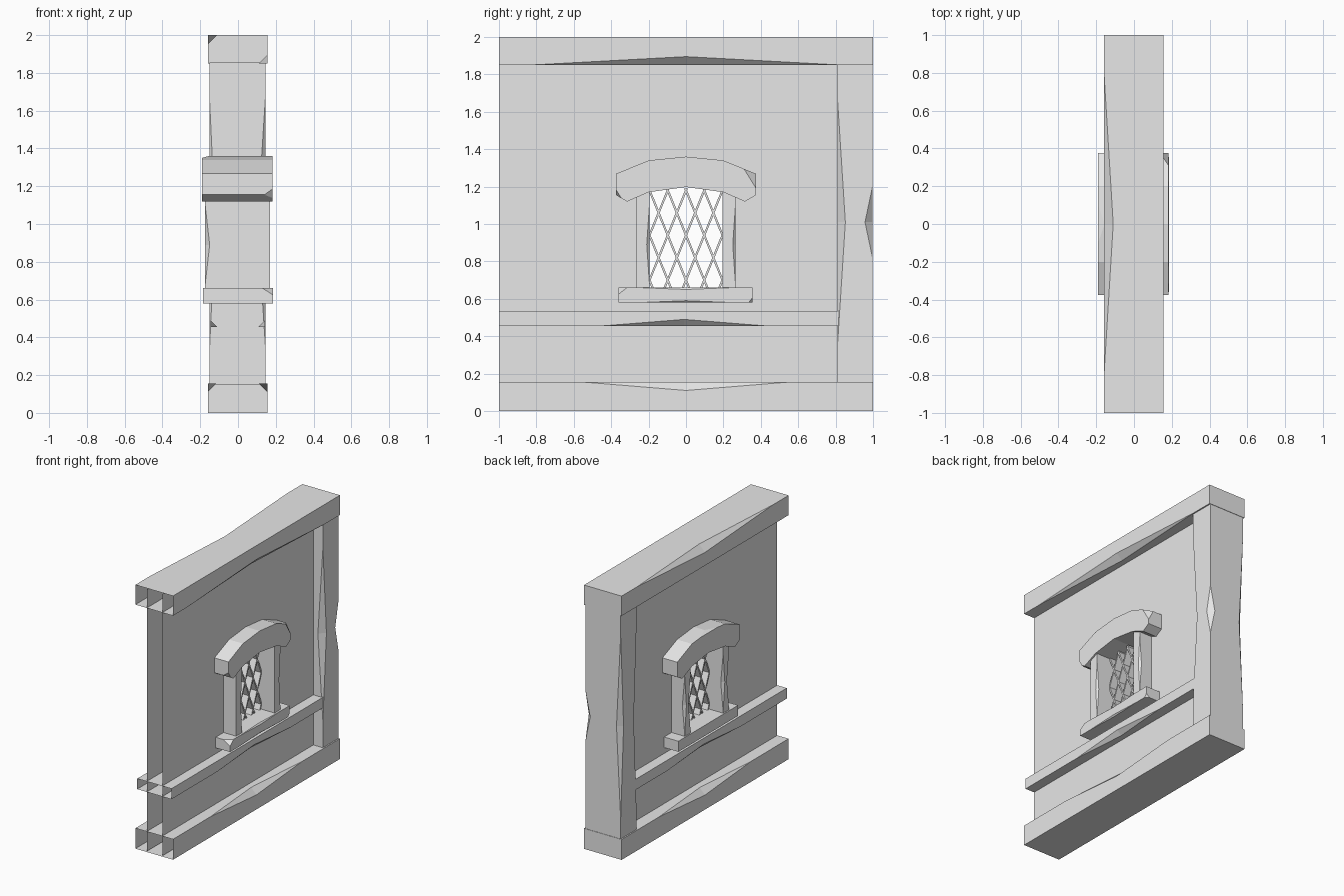
import bpy, bmesh
from mathutils import Vector

default = bpy.data.objects.get("Cube")
if default:
    bpy.data.objects.remove(default, do_unlink=True)

grey = bpy.data.materials.new("light grey")
grey.use_nodes = True
COLOUR = (0.8, 0.8, 0.8, 1)
grey.diffuse_color = COLOUR
grey.node_tree.nodes["Principled BSDF"].inputs["Base Color"].default_value = COLOUR


def finish(name, bm):
    bmesh.ops.recalc_face_normals(bm, faces=bm.faces)
    mesh = bpy.data.meshes.new(name)
    bm.to_mesh(mesh)
    bm.free()
    mesh.materials.append(grey)
    obj = bpy.data.objects.new(name, mesh)
    bpy.context.collection.objects.link(obj)
    return obj


def timber(axis, x, y, z, chips={}, open_start=False):
    """Long box along an axis; chips maps a corner (0-3) to (start, end, depth)."""
    bm = bmesh.new()
    (u0, u1), (v0, v1), (t0, t1) = (x, z, y) if axis == "y" else (x, y, z)
    corners = [Vector(c) for c in ((u0, v0), (u1, v0), (u1, v1), (u0, v1))]

    def vert(c, t):
        return bm.verts.new((c[0], t, c[1]) if axis == "y" else (c[0], c[1], t))

    starts = [vert(c, t0) for c in corners]
    ends = [vert(c, t1) for c in corners]
    cuts = {}
    for i, (s, e, depth) in chips.items():
        c, mid = corners[i], (s + e) / 2
        before = c + (corners[i - 1] - c).normalized() * depth
        after = c + (corners[(i + 1) % 4] - c).normalized() * depth
        a, p, q, b = vert(c, s), vert(before, mid), vert(after, mid), vert(c, e)
        bm.faces.new((a, p, q))
        bm.faces.new((b, q, p))
        cuts[i] = (a, p, q, b)
    for i in range(4):
        j = (i + 1) % 4
        loop = [starts[i]]
        if i in cuts:
            a, p, q, b = cuts[i]
            loop += [a, q, b]
        loop += [ends[i], ends[j]]
        if j in cuts:
            a, p, q, b = cuts[j]
            loop += [b, p, a]
        bm.faces.new(loop + [starts[j]])
    bm.faces.new(ends)
    if not open_start:
        bm.faces.new(starts)
    return bm


def knock_off(bm, a, b, c, outside):
    """Slice away the corner lying beyond the plane through three points."""
    a, b, c = Vector(a), Vector(b), Vector(c)
    normal = (b - a).cross(c - a).normalized()
    if normal.dot(Vector(outside) - a) < 0:
        normal.negate()
    geom = bm.verts[:] + bm.edges[:] + bm.faces[:]
    cut = bmesh.ops.bisect_plane(bm, geom=geom, plane_co=a, plane_no=normal,
                                 clear_outer=True)["geom_cut"]
    edges = [g for g in cut if isinstance(g, bmesh.types.BMEdge) and g.is_boundary]
    if edges:
        bmesh.ops.edgenet_fill(bm, edges=edges)


def prism(name, outline, x0, x1):
    """Outline in y and z, extruded along x."""
    bm = bmesh.new()
    face = bm.faces.new([bm.verts.new((x0, y, z)) for y, z in outline])
    ext = bmesh.ops.extrude_face_region(bm, geom=[face], use_keep_orig=True)["geom"]
    moved = [g for g in ext if isinstance(g, bmesh.types.BMVert)]
    bmesh.ops.translate(bm, verts=moved, vec=(x1 - x0, 0, 0))
    bmesh.ops.recalc_face_normals(bm, faces=bm.faces)
    return bm


# Plaster skins on both sides, with a gap for the window
for side, x in (("left", 0.065), ("right", -0.065)):
    bm = bmesh.new()
    ys, zs = (-1, -0.23, 0.23, 0.98), (0.005, 0.62, 1.22, 1.99)
    grid = [[bm.verts.new((x, y, z)) for z in zs] for y in ys]
    for i in range(3):
        for j in range(3):
            if (i, j) != (1, 1):
                bm.faces.new((grid[i][j], grid[i + 1][j], grid[i + 1][j + 1], grid[i][j + 1]))
    finish("wall_skin_" + side, bm)
    mesh = bpy.data.objects["wall_skin_" + side].data
    if mesh.polygons[0].normal.x * x < 0:
        mesh.flip_normals()

# Timber frame, hollow at the joining end
beam_x, rail_x, whole = (-0.16, 0.155), (-0.145, 0.142), (-1, 1)
finish("top_beam", timber("y", beam_x, whole, (1.85, 2),
       {1: (-0.83, 0.83, 0.045), 3: (-0.82, 0.82, 0.05)}, True))
finish("bottom_beam", timber("y", beam_x, whole, (0, 0.155),
       {2: (-0.55, 0.55, 0.045), 3: (-0.55, 0.55, 0.045)}, True))
finish("middle_rail", timber("y", rail_x, (-1, 0.85), (0.455, 0.535),
       {0: (-0.45, 0.43, 0.035), 1: (-0.45, 0.43, 0.035)}, True))
finish("corner_post", timber("z", (-0.15, 0.145), (0.81, 0.997), (0.15, 1.855),
       {0: (0.35, 1.65, 0.03), 1: (0.35, 1.67, 0.042),
        2: (0.82, 1.2, 0.04), 3: (0.3, 1.7, 0.035)}))

# Window sill with broken corners
bm = timber("y", (-0.185, 0.185), (-0.36, 0.355), (0.58, 0.66),
            {1: (-0.25, 0.25, 0.01), 2: (-0.25, 0.25, 0.01)})
knock_off(bm, (0.13, -0.36, 0.66), (0.185, -0.315, 0.66), (0.185, -0.36, 0.625),
          (0.185, -0.36, 0.66))
knock_off(bm, (0.16, 0.355, 0.58), (0.185, 0.335, 0.58), (0.185, 0.355, 0.605),
          (0.185, 0.355, 0.58))
finish("window_sill", bm)

# Window jambs
for side, y in (("front", (-0.265, -0.195)), ("back", (0.195, 0.265))):
    finish("window_jamb_" + side, timber("z", (-0.175, 0.17), y, (0.64, 1.19),
           {0: (0.67, 1.11, 0.025), 2: (0.67, 1.11, 0.015), 3: (0.67, 1.11, 0.02)}))

# Arched lintel
half = [(0.2, 1.34), (0.375, 1.268), (0.375, 1.155), (0.315, 1.12), (0.2, 1.17)]
outline = [(0, 1.36)] + half + [(0, 1.198)] + [(-y, z) for y, z in reversed(half)]
bm = prism("arch", outline, -0.19, 0.182)
knock_off(bm, (-0.155, 0, 1.36), (-0.19, 0.1, 1.35), (-0.19, -0.1, 1.35),
          (-0.19, 0, 1.36))
knock_off(bm, (0.182, 0.31, 1.295), (0.182, 0.375, 1.19), (0.14, 0.375, 1.268),
          (0.182, 0.375, 1.268))
knock_off(bm, (0.182, -0.375, 1.185), (0.182, -0.345, 1.137), (0.14, -0.375, 1.155),
          (0.182, -0.375, 1.155))
finish("arched_lintel", bm)

# Diamond lattice
pitch, slope, low, high, reach = 0.24, 2.46, 0.645, 1.19, 0.198
lattice = bmesh.new()
for lean in (-1, 1):
    for k in range(-4, 5):
        base = 0.94 + k * pitch
        limits = sorted(((low - base) / slope, (high - base) / slope))
        y0, y1 = max(limits[0], -reach), min(limits[1], reach)
        if y1 - y0 < 0.01:
            continue
        w = 0.006
        bar = [(lean * (y + dy), base + slope * y)
               for y, dy in ((y0, -w), (y0, w), (y1, w), (y1, -w))]
        piece = prism("bar", bar, -0.06, 0.06)
        temp = bpy.data.meshes.new("bar")
        piece.to_mesh(temp)
        piece.free()
        lattice.from_mesh(temp)
        bpy.data.meshes.remove(temp)
finish("window_lattice", lattice)
